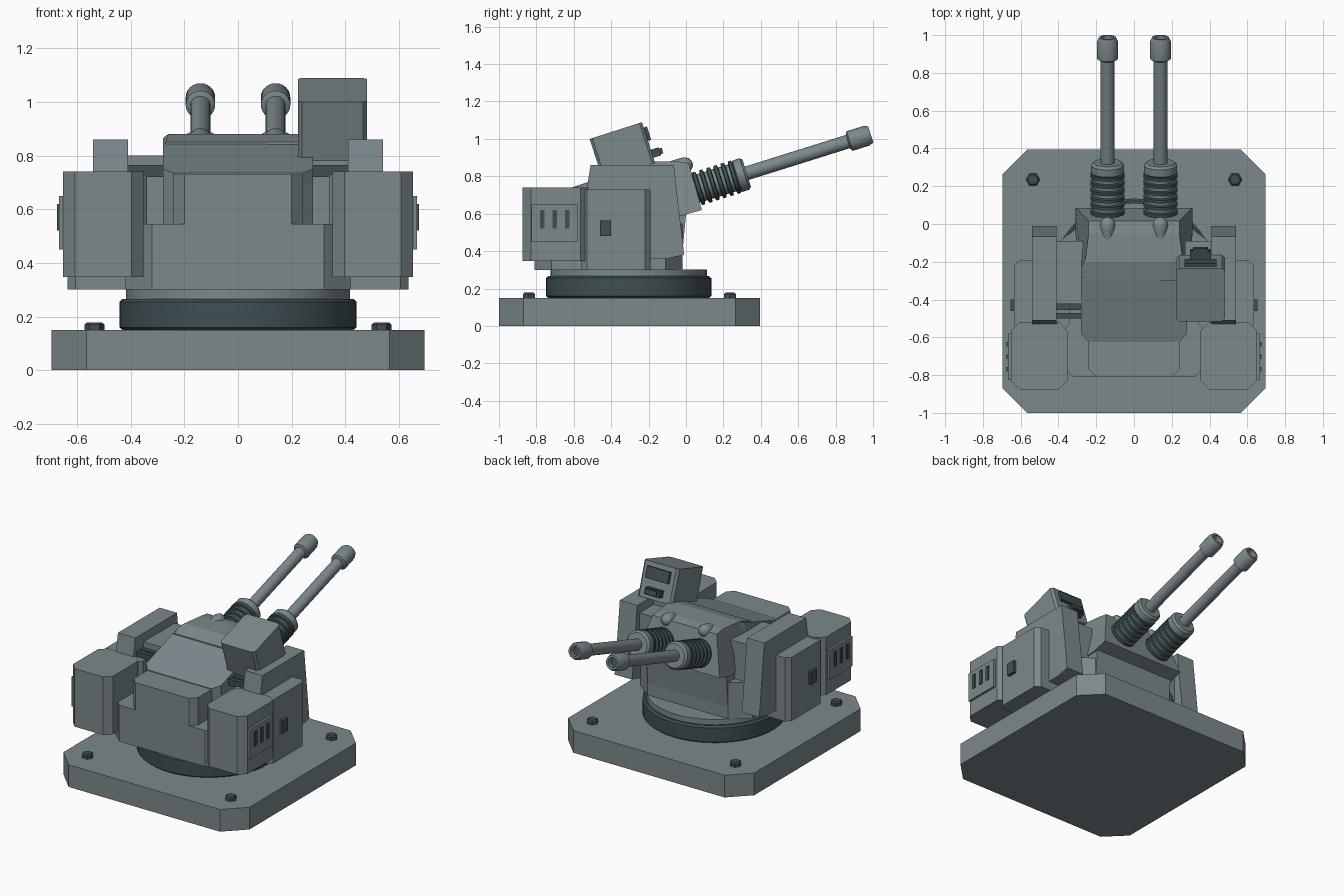
import bpy, bmesh, math
from mathutils import Vector, Matrix

if "Cube" in bpy.data.objects:
    bpy.data.objects.remove(bpy.data.objects["Cube"])


def material(name, rgb):
    m = bpy.data.materials.new(name)
    m.diffuse_color = (*rgb, 1)
    m.use_nodes = True
    m.node_tree.nodes["Principled BSDF"].inputs["Base Color"].default_value = m.diffuse_color
    return m


GREY = material("grey_paint", (0.20, 0.25, 0.265))
DARK = material("dark_metal", (0.05, 0.078, 0.088))


def finish(name, bm, mat, smooth=False):
    bmesh.ops.recalc_face_normals(bm, faces=bm.faces[:])
    me = bpy.data.meshes.new(name)
    bm.to_mesh(me)
    bm.free()
    me.materials.append(mat)
    ob = bpy.data.objects.new(name, me)
    bpy.context.collection.objects.link(ob)
    if smooth:
        bpy.ops.object.select_all(action='DESELECT')
        ob.select_set(True)
        bpy.context.view_layer.objects.active = ob
        bpy.ops.object.shade_smooth_by_angle(angle=math.radians(35))
    return ob


def loft(name, a, b, mat=GREY):
    """Solid between two matching outlines."""
    bm = bmesh.new()
    va = [bm.verts.new(p) for p in a]
    vb = [bm.verts.new(p) for p in b]
    n = len(va)
    bm.faces.new(va)
    bm.faces.new(vb[::-1])
    for i in range(n):
        bm.faces.new((va[i], vb[i], vb[(i + 1) % n], va[(i + 1) % n]))
    return finish(name, bm, mat)


def plan(name, pts, z0, z1, mat=GREY):
    return loft(name, [(x, y, z0) for x, y in pts], [(x, y, z1) for x, y in pts], mat)


def side(name, pts, x0, x1, mat=GREY):
    return loft(name, [(x0, y, z) for y, z in pts], [(x1, y, z) for y, z in pts], mat)


def chamfered(x0, x1, y0, y1, c):
    return [(x0 + c, y0), (x1 - c, y0), (x1, y0 + c), (x1, y1 - c),
            (x1 - c, y1), (x0 + c, y1), (x0, y1 - c), (x0, y0 + c)]


def box(name, x, y, z, mat=GREY, tilt=0, pivot=(0, 0, 0)):
    bm = bmesh.new()
    bmesh.ops.create_cube(bm, size=1)
    for v in bm.verts:
        v.co = Vector([(r[0] + r[1]) / 2 + c * (r[1] - r[0]) for r, c in zip((x, y, z), v.co)])
    bm.transform(Matrix.Translation(pivot) @ Matrix.Rotation(tilt, 4, 'X'))
    return finish(name, bm, mat)


def lathe(name, prof, mat, matrix, n=32):
    """Turn (radius, height) points around local z."""
    bm = bmesh.new()
    rings = [[bm.verts.new((r * math.cos(2 * math.pi * i / n), r * math.sin(2 * math.pi * i / n), h))
              for i in range(n)] for r, h in prof]
    for a, b in zip(rings, rings[1:]):
        for i in range(n):
            bm.faces.new((a[i], a[(i + 1) % n], b[(i + 1) % n], b[i]))
    bm.faces.new(rings[0][::-1])
    bm.faces.new(rings[-1])
    bm.transform(matrix)
    return finish(name, bm, mat, n > 8)


T = Matrix.Translation

# Ground plate, bolts and turning ring
plan("base_plate", chamfered(-0.695, 0.695, -1.0, 0.395, 0.13), 0, 0.15)
for x in (-0.535, 0.535):
    for y in (-0.84, 0.235):
        lathe("plate_bolt", [(0.037, 0.15), (0.037, 0.17), (0.028, 0.178)], DARK, T((x, y, 0)), 6)
lathe("turning_ring", [(0.43, 0.15), (0.442, 0.16), (0.442, 0.255), (0.43, 0.266)],
      DARK, T((0, -0.307, 0)), 48)
lathe("ring_collar", [(0.418, 0.26), (0.418, 0.302)], GREY, T((0, -0.307, 0)), 48)

# Lower hull and rear housing
plan("lower_hull", [(-0.32, -0.81), (0.32, -0.81), (0.42, -0.72), (0.42, -0.11), (0.3, -0.02),
                    (-0.3, -0.02), (-0.42, -0.11), (-0.42, -0.72)], 0.3, 0.545)
plan("rear_housing", [(-0.2, -0.81), (0.2, -0.81), (0.24, -0.77), (0.24, -0.62), (0.28, -0.58),
                      (0.28, -0.1), (-0.28, -0.1), (-0.28, -0.58), (-0.24, -0.62), (-0.24, -0.77)],
     0.54, 0.73)

# Sloped roof with trimmed rear corners
roof = [(-0.24, -0.625, 0.735), (0.24, -0.625, 0.735), (0.28, -0.58, 0.75), (0.28, -0.23, 0.865),
        (0.26, -0.19, 0.88), (-0.26, -0.19, 0.88), (-0.28, -0.23, 0.865), (-0.28, -0.58, 0.75)]
loft("sloped_roof", roof, [(x, y, 0.7) for x, y, z in roof])

# Gun cradle, wider at its lower edge, and chin armour below it
cradle = [(-0.3, 0.59, 0.30), (-0.02, 0.59, 0.31), (0.085, 0.62, 0.31),
          (0.015, 0.87, 0.24), (-0.05, 0.88, 0.24), (-0.2, 0.88, 0.26), (-0.3, 0.85, 0.27)]
loft("gun_cradle", [(-w, y, z) for y, z, w in cradle], [(w, y, z) for y, z, w in cradle])
side("chin_armour", [(-0.3, 0.38), (-0.02, 0.38), (0.0, 0.6), (-0.3, 0.6)], -0.3, 0.3)

# Side armour, repeated left and right
for s in (-1, 1):
    def rng(a, b):
        return tuple(sorted((s * a, s * b)))

    side("side_shield", [(-0.53, 0.36), (-0.53, 0.74), (-0.51, 0.86), (-0.065, 0.86),
                         (-0.01, 0.38), (-0.1, 0.36)], s * 0.41, s * 0.54)
    box("shield_link", rng(0.27, 0.42), (-0.42, -0.09), (0.53, 0.80))
    for y in (-0.44, -0.485):
        box("cross_bar", rng(0.25, 0.42), (y - 0.014, y + 0.014), (0.72, 0.765), DARK)
    x0, x1 = rng(0.34, 0.635)
    plan("side_box", chamfered(x0, x1, -0.56, -0.19, 0.03), 0.3, 0.73)
    x0, x1 = rng(0.352, 0.652)
    plan("rear_pod", chamfered(x0, x1, -0.875, -0.52, 0.045), 0.348, 0.74)
    box("vent_panel", rng(0.64, 0.667), (-0.825, -0.58), (0.45, 0.65))
    for y in (-0.768, -0.702, -0.636):
        box("vent_slot", rng(0.66, 0.674), (y - 0.012, y + 0.012), (0.52, 0.62), DARK)
    box("side_latch", rng(0.63, 0.655), (-0.46, -0.40), (0.48, 0.565), DARK)

# Twin guns, lathed along the raised axis
PITCH = math.radians(17.4)
for x in (-0.14, 0.14):
    aim = T((x, 0.05, 0.73)) @ Matrix.Rotation(PITCH - math.pi / 2, 4, 'X')
    lathe("recoil_sleeve", [(0.075, -0.08), (0.075, 0.225), (0.088, 0.235), (0.088, 0.275), (0.075, 0.288)],
          GREY, aim)
    for i in range(6):
        h = 0.005 + i * 0.04
        lathe("recoil_ring", [(0.07, h), (0.091, h + 0.005), (0.091, h + 0.022), (0.07, h + 0.027)],
              DARK, aim)
    lathe("barrel", [(0.037, 0.2), (0.037, 0.9)], GREY, aim, 24)
    lathe("muzzle", [(0.037, 0.855), (0.055, 0.865), (0.055, 0.96), (0.045, 0.983), (0.032, 0.983),
                     (0.03, 0.94)], GREY, aim, 24)
    lathe("bore", [(0.031, 0.94), (0.031, 0.945)], DARK, aim, 24)
    # Rounded fairing on the cradle roof
    lathe("cradle_fairing", [(0.012, -0.2), (0.022, -0.09), (0.038, -0.03), (0.042, 0), (0.036, 0.022),
                             (0.022, 0.036), (0.005, 0.042)], GREY,
          T((x, -0.005, 0.86)) @ Matrix.Rotation(math.radians(-86), 4, 'X'), 20)

# Tilted sensor head with its lenses and foot
C = (0.352, -0.34, 0.935)
TILT = math.radians(17.8)
sensor = plan("sensor_head", chamfered(-0.129, 0.129, -0.147, 0.147, 0.015), -0.115, 0.115)
sensor.data.transform(T(C) @ Matrix.Rotation(TILT, 4, 'X'))
box("sensor_window", (-0.085, 0.085), (0.14, 0.165), (0.01, 0.085), DARK, TILT, C)
box("lower_lens_mount", (-0.055, 0.055), (0.14, 0.19), (-0.085, -0.04), DARK, TILT, C)
box("lower_lens", (-0.04, 0.04), (0.18, 0.205), (-0.078, -0.047), DARK, TILT, C)
box("sensor_foot", (0.28, 0.42), (-0.4, -0.24), (0.7, 0.86))
